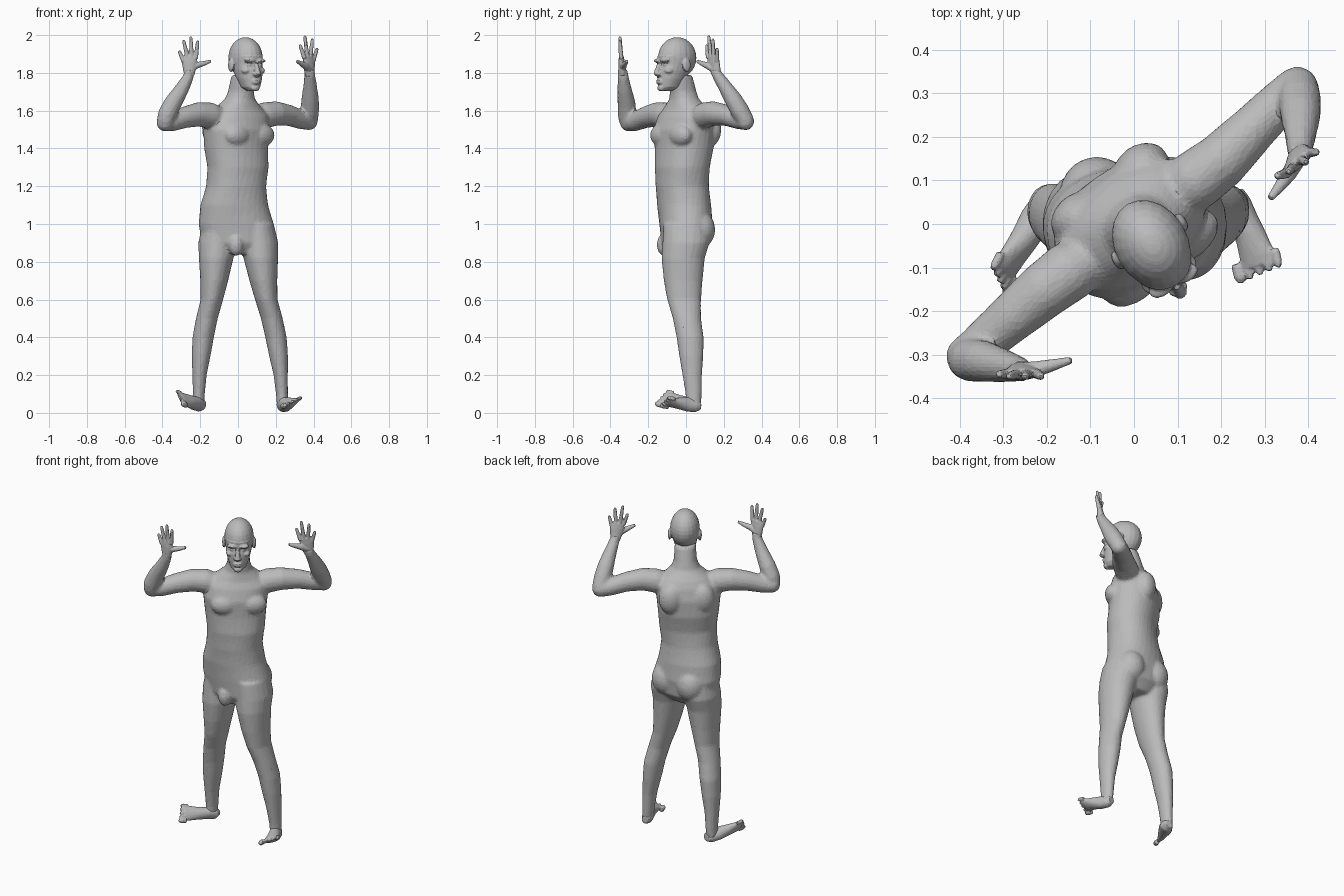
import bpy
import bmesh
from math import cos, sin, pi, radians
from mathutils import Vector, Matrix

default_cube = bpy.data.objects.get("Cube")
if default_cube:
    bpy.data.objects.remove(default_cube, do_unlink=True)

skin = bpy.data.materials.new("skin_grey")
skin.use_nodes = True
skin_colour = (0.5, 0.5, 0.5, 1)
skin.diffuse_color = skin_colour
skin.node_tree.nodes["Principled BSDF"].inputs["Base Color"].default_value = skin_colour

UP = Vector((0, 0, 1))


def loft(bm, rings, sides=24, power=2.2):
    """Closed skin through rings given as (centre, side vector, depth vector)."""
    previous = None
    for index, (centre, u, v) in enumerate(rings):
        ring = []
        for k in range(sides):
            c, s = cos(2 * pi * k / sides), sin(2 * pi * k / sides)
            cu = abs(c) ** (2 / power) * (1 if c > 0 else -1)
            sv = abs(s) ** (2 / power) * (1 if s > 0 else -1)
            ring.append(bm.verts.new(centre + u * cu + v * sv))
        if previous:
            for k in range(sides):
                n = (k + 1) % sides
                bm.faces.new((previous[k], previous[n], ring[n], ring[k]))
        if index == 0:
            bm.faces.new(ring[::-1])
        previous = ring
    bm.faces.new(previous)


def tube(bm, stations, side=Vector((1, 0.2, 0.1)), sides=16):
    """Limb along stations (point, half width, half thickness)."""
    rings = []
    last = len(stations) - 1
    for i, (point, wide, thick) in enumerate(stations):
        ahead, behind = stations[min(i + 1, last)][0], stations[max(i - 1, 0)][0]
        tangent = (Vector(ahead) - Vector(behind)).normalized()
        u = (side - tangent * side.dot(tangent)).normalized()
        rings.append((Vector(point), u * wide, tangent.cross(u) * thick))
    loft(bm, rings, sides, 2)


def round_tube(bm, points):
    tube(bm, [((x, y, z), r, r) for x, y, z, r in points])


def blob(bm, centre, radii, u=Vector((1, 0, 0)), f=Vector((0, -1, 0))):
    """Ellipsoid with its own side and forward axes."""
    turn = Matrix((u, f, UP)).transposed().to_4x4()
    place = Matrix.Translation(centre) @ turn @ Matrix.Diagonal((*radii, 1))
    bmesh.ops.create_uvsphere(bm, u_segments=20, v_segments=14, radius=1, matrix=place)


def finish(bm, name, voxel, smoothing, keep):
    """Fuse the volumes into one faceted skin."""
    bmesh.ops.recalc_face_normals(bm, faces=bm.faces[:])
    mesh = bpy.data.meshes.new(name)
    bm.to_mesh(mesh)
    bm.free()
    mesh.materials.append(skin)
    obj = bpy.data.objects.new(name, mesh)
    bpy.context.collection.objects.link(obj)
    fuse = obj.modifiers.new("fuse", 'REMESH')
    fuse.mode = 'VOXEL'
    fuse.voxel_size = voxel
    relax = obj.modifiers.new("relax", 'SMOOTH')
    relax.factor = 0.5
    relax.iterations = smoothing
    facets = obj.modifiers.new("facets", 'DECIMATE')
    facets.ratio = keep
    return obj


def heading(degrees):
    """Side and forward directions of a part turned about the vertical."""
    a = radians(degrees)
    return Vector((cos(a), sin(a), 0)), Vector((sin(a), -cos(a), 0))


# Torso and neck, twisting from the hips up to the shoulders
body = bmesh.new()
torso = [  # height, centre x, centre y, half width, half depth, turn
    (.84, 0, -.01, .09, .09, 0), (.9, 0, 0, .19, .13, 3),
    (1, -.01, 0, .2, .14, 6), (1.1, -.02, -.01, .18, .14, 12),
    (1.2, -.01, -.02, .16, .135, 20), (1.3, 0, -.02, .165, .135, 28),
    (1.4, -.01, -.01, .175, .14, 33), (1.5, -.01, -.01, .185, .14, 37),
    (1.57, 0, 0, .18, .12, 38), (1.61, 0, 0, .14, .1, 38),
    (1.66, .01, -.01, .08, .075, 36), (1.7, .015, -.015, .065, .07, 33),
    (1.79, .03, -.035, .06, .068, 31)]
rings = []
for z, x, y, wide, deep, turn in torso:
    u, f = heading(turn)
    rings.append((Vector((x, y, z)), u * wide, f * -deep))
loft(body, rings, 32)

# Chest, shoulder blades, buttocks and groin
u, f = heading(38)
for s in (-1, 1):
    blob(body, u * s * .08 + f * .1 + UP * 1.47, (.08, .05, .06), u, f)
    blob(body, u * s * .09 - f * .09 + UP * 1.5, (.07, .055, .09), u, f)
    blob(body, (s * .085, .07, .97), (.085, .085, .1))
blob(body, (-.01, -.115, .89), (.04, .04, .06))

# Legs
leg = [  # height, centre x, half width, centre y, half depth
    (1, .1, .09, 0, .12), (.9, .112, .1, 0, .125), (.82, .118, .092, -.015, .115),
    (.7, .13, .074, -.015, .103), (.6, .144, .06, -.01, .09),
    (.5, .172, .058, .005, .075), (.4, .193, .057, .022, .072),
    (.3, .205, .05, .028, .064), (.2, .215, .038, .033, .052),
    (.1, .22, .032, .04, .043), (.04, .222, .03, .04, .04)]
for s in (-1, 1):
    loft(body, [(Vector((s * x + .014 * (1 - z), y, z)), Vector((wide, 0, 0)),
                 Vector((0, deep, 0))) for z, x, wide, y, deep in leg], 20, 2)

# Right arm: upper arm, elbow, forearm
round_tube(body, [(-.1, -.08, 1.56, .06), (-.15, -.11, 1.575, .07), (-.21, -.155, 1.58, .065),
                  (-.28, -.215, 1.565, .057), (-.35, -.275, 1.54, .05),
                  (-.39, -.305, 1.535, .045)])
blob(body, (-.385, -.303, 1.537), (.047, .047, .047))
round_tube(body, [(-.387, -.31, 1.54, .045), (-.375, -.312, 1.58, .05),
                  (-.345, -.315, 1.64, .048), (-.3, -.325, 1.71, .039),
                  (-.262, -.333, 1.78, .029), (-.256, -.336, 1.82, .026)])

# Left arm: upper arm, elbow, forearm
round_tube(body, [(.09, .06, 1.56, .06), (.14, .1, 1.575, .07), (.2, .145, 1.585, .065),
                  (.27, .215, 1.575, .056), (.34, .285, 1.55, .05),
                  (.375, .32, 1.542, .045)])
blob(body, (.375, .315, 1.543), (.047, .047, .047))
round_tube(body, [(.378, .318, 1.545, .045), (.38, .285, 1.6, .05),
                  (.382, .25, 1.66, .047), (.382, .205, 1.73, .037),
                  (.38, .165, 1.79, .029), (.378, .153, 1.82, .026)])
finish(body, "body", .009, 7, .2)

# Head, with its own turn
head = bmesh.new()
side, front = heading(31)
middle = Vector((.045, -.055, 0))


def face_point(across, forward, z):
    return middle + side * across + front * forward + UP * z


def feature(across, forward, z, radii):
    blob(head, face_point(across, forward, z), radii, side, front)


feature(0, -.01, 1.88, (.084, .108, .109))
jaw = [(1.705, .055, .025, .03), (1.725, .042, .047, .058), (1.77, .028, .063, .075),
       (1.815, .013, .073, .09), (1.845, .006, .076, .088), (1.89, 0, .078, .1)]
loft(head, [(face_point(0, forward, z), side * wide, front * deep)
            for z, forward, wide, deep in jaw])
nose = [(.1, 1.85, .01), (.113, 1.815, .013), (.12, 1.797, .016), (.105, 1.788, .012)]
tube(head, [(face_point(0, forward, z), r, r) for forward, z, r in nose], side)
feature(0, .09, 1.72, (.026, .018, .018))
for z in (1.748, 1.759):
    feature(0, .1, z, (.026, .013, .007))
for s in (-1, 1):
    feature(s * .032, .088, 1.864, (.032, .02, .011))
    feature(s * .032, .08, 1.843, (.015, .015, .012))
    feature(s * .045, .068, 1.812, (.024, .026, .018))
    feature(s * .013, .108, 1.793, (.011, .013, .009))
    feature(s * .086, -.018, 1.84, (.011, .023, .036))
finish(head, "head", .005, 3, .3)


# Hands
def hand(name, wrist, knuckles, across, tips, thumb):
    bm = bmesh.new()
    wrist, knuckles = Vector(wrist), Vector(knuckles)
    palm = [(0, .026, .022), (.3, .034, .021), (.7, .042, .017), (1, .04, .012)]
    tube(bm, [(wrist.lerp(knuckles, t), wide, thick) for t, wide, thick in palm], across)
    for i, tip in enumerate(tips):
        root = knuckles + across * (i - 1.5) * .022 - UP * (.028 if i == 0 else .012)
        tip = Vector(tip)
        tube(bm, [(root, .012, .012), (root.lerp(tip, .5), .0105, .0105),
                  (root.lerp(tip, .9), .009, .009), (tip, .005, .005)], across)
    round_tube(bm, thumb)
    finish(bm, name, .004, 2, .3)


hand("right_hand", (-.258, -.335, 1.785), (-.256, -.343, 1.89), Vector((1, 0, 0)),
     [(-.312, -.345, 1.918), (-.288, -.35, 1.974), (-.25, -.35, 1.993), (-.213, -.35, 1.972)],
     [(-.255, -.335, 1.82, .018), (-.22, -.332, 1.84, .018),
      (-.18, -.322, 1.85, .013), (-.143, -.312, 1.863, .008)])
hand("left_hand", (.379, .162, 1.785), (.375, .14, 1.89), Vector((-.7, -.7, 0)).normalized(),
     [(.42, .165, 1.933), (.394, .142, 1.982), (.354, .12, 1.998), (.327, .11, 1.95)],
     [(.375, .145, 1.82, .018), (.355, .115, 1.838, .018),
      (.333, .085, 1.85, .013), (.312, .058, 1.862, .008)])


# Feet, with the outer edge lifted
def foot(name, path, across, inner, outer):
    bm = bmesh.new()
    sizes = [(.02, .024), (.032, .037), (.034, .04), (.037, .031), (.044, .021), (.043, .014)]
    tube(bm, [(p, *size) for p, size in zip(path, sizes)], across)
    inner, outer = Vector(inner), Vector(outer)
    back = (Vector(path[-1]) - Vector(path[-2])).normalized() * .045
    for i in range(5):
        tip = inner.lerp(outer, i / 4)
        r = .015 if i == 0 else .0105
        tube(bm, [(tip - back, r, r), (tip - back * .3, r, r), (tip, r * .6, r * .6)], across)
    finish(bm, name, .005, 3, .3)


foot("right_foot",
     [(-.195, .078, .04), (-.2, .05, .04), (-.225, .01, .05), (-.255, -.04, .06),
      (-.285, -.085, .07), (-.298, -.11, .076)],
     Vector((-.03, .05, .07)), (-.295, -.163, .05), (-.325, -.105, .115))
foot("left_foot",
     [(.23, .078, .04), (.235, .05, .04), (.25, .01, .045), (.268, -.03, .05),
      (.283, -.075, .055), (.288, -.097, .058)],
     Vector((.08, .03, .035)), (.247, -.135, .04), (.333, -.1, .08))
